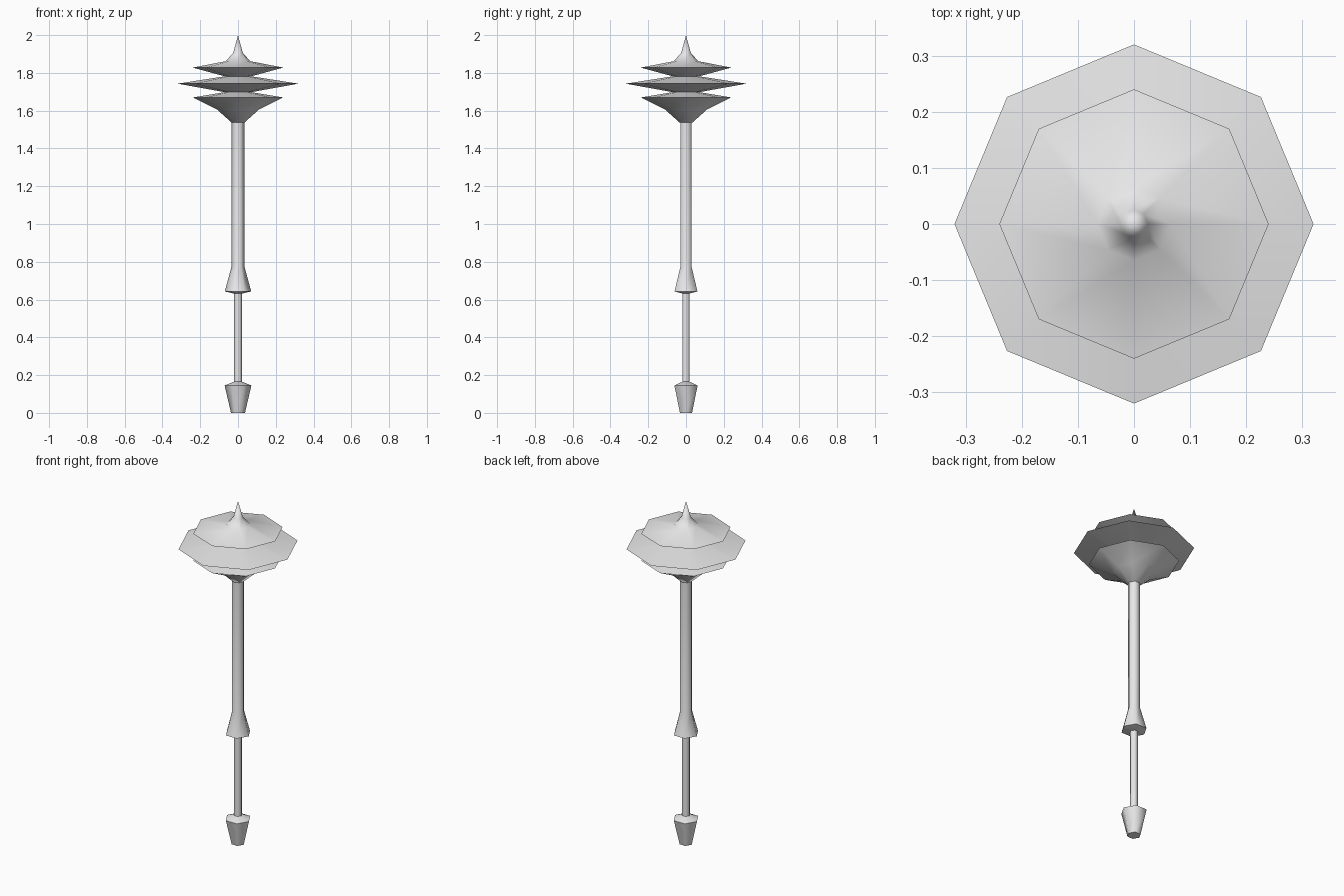
import bpy, bmesh, math

cube = bpy.data.objects.get("Cube")
if cube:
    bpy.data.objects.remove(cube, do_unlink=True)

# One plain metal for the whole model
GREY = (0.8, 0.8, 0.8, 1.0)
metal = bpy.data.materials.new("light grey metal")
metal.use_nodes = True
metal.diffuse_color = GREY
metal.node_tree.nodes["Principled BSDF"].inputs["Base Color"].default_value = GREY


def lathe(name, sides, profile):
    """Closed turned part from (radius, height) points, bottom to top."""
    bm = bmesh.new()
    rings = []
    for r, z in profile:
        if r == 0:
            rings.append([bm.verts.new((0, 0, z))])
        else:
            angles = [math.tau * i / sides for i in range(sides)]
            rings.append([bm.verts.new((r * math.cos(a), r * math.sin(a), z)) for a in angles])
    for low, high in zip(rings, rings[1:]):
        for i in range(sides):
            j = (i + 1) % sides
            if len(high) == 1:
                bm.faces.new((low[i], low[j], high[0]))
            else:
                bm.faces.new((low[i], low[j], high[j], high[i]))
    for ring in (rings[0], rings[-1]):
        if len(ring) > 1:
            bm.faces.new(ring)
    bmesh.ops.recalc_face_normals(bm, faces=bm.faces)
    mesh = bpy.data.meshes.new(name)
    bm.to_mesh(mesh)
    bm.free()
    mesh.materials.append(metal)
    obj = bpy.data.objects.new(name, mesh)
    bpy.context.collection.objects.link(obj)
    # Smooth around the sides, sharp at rims and shoulders
    bpy.ops.object.select_all(action='DESELECT')
    obj.select_set(True)
    bpy.context.view_layer.objects.active = obj
    bpy.ops.object.shade_smooth_by_angle(angle=math.radians(65))
    return obj


# Six-sided handle
lathe("pommel", 6, [(0.037, 0), (0.071, 0.145), (0.022, 0.165)])
lathe("grip", 6, [(0.022, 0.155), (0.022, 0.645)])
lathe("flared_shaft", 6, [(0.022, 0.632), (0.07, 0.643), (0.034, 0.775), (0.034, 1.545)])

# Eight-sided head: bell, three sharp discs, spike
lathe("flanged_head", 8, [
    (0.034, 1.537), (0.11, 1.605), (0.24, 1.67), (0.07, 1.698),
    (0.32, 1.743), (0.07, 1.782), (0.24, 1.828),
    (0.065, 1.862), (0.025, 1.907), (0, 2.0)])
